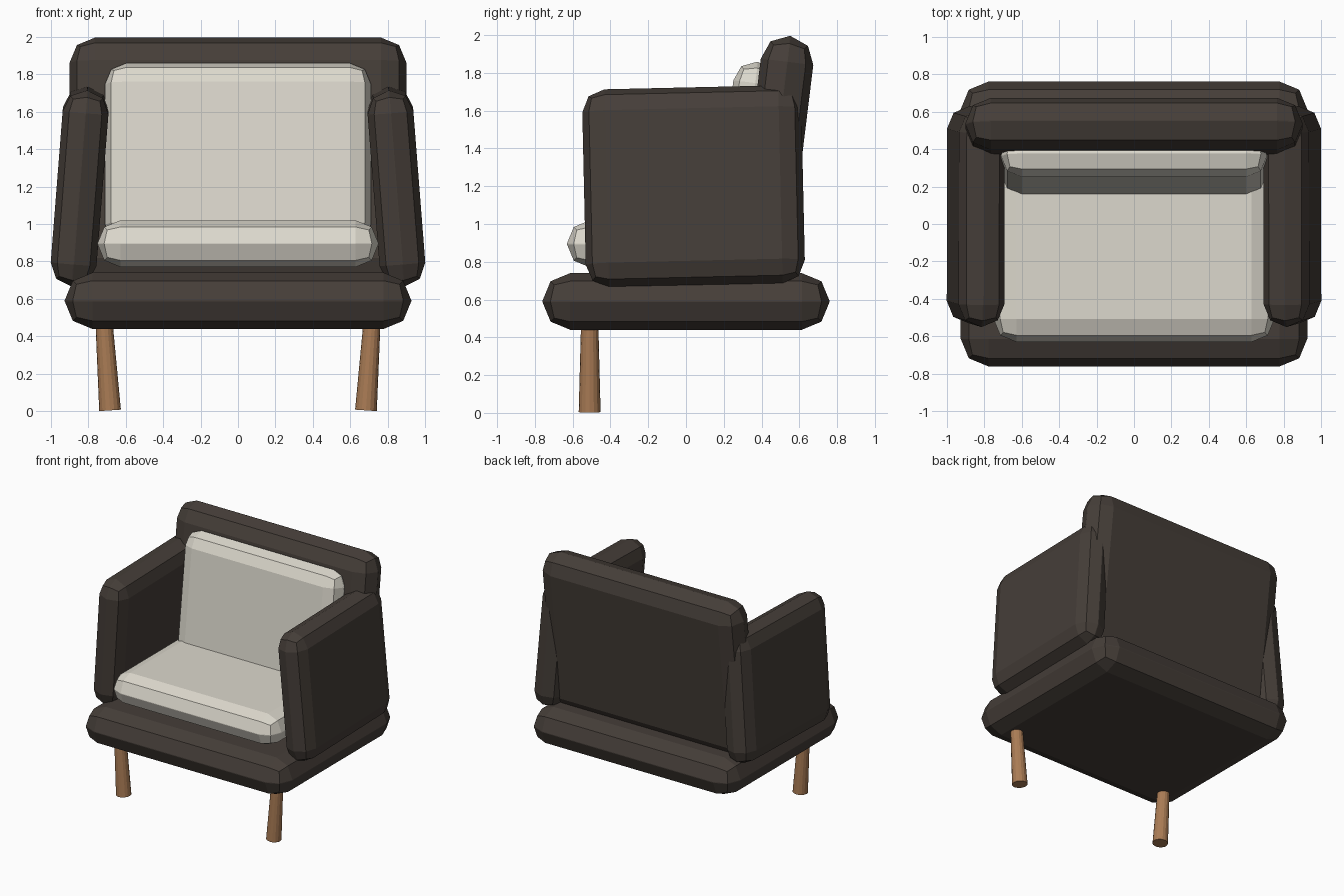
import bpy, bmesh
from math import radians
from mathutils import Matrix, Vector

if "Cube" in bpy.data.objects:
    bpy.data.objects.remove(bpy.data.objects["Cube"])


def material(name, rgb):
    m = bpy.data.materials.new(name)
    m.diffuse_color = (*rgb, 1)
    m.use_nodes = True
    m.node_tree.nodes["Principled BSDF"].inputs["Base Color"].default_value = m.diffuse_color
    return m


dark = material("dark_fabric", (0.06, 0.048, 0.04))
cream = material("cream_fabric", (0.72, 0.69, 0.61))
wood = material("wood", (0.40, 0.20, 0.09))


def finish(name, bm, mat):
    bmesh.ops.recalc_face_normals(bm, faces=bm.faces)
    me = bpy.data.meshes.new(name)
    bm.to_mesh(me)
    bm.free()
    me.materials.append(mat)
    ob = bpy.data.objects.new(name, me)
    bpy.context.collection.objects.link(ob)
    return ob


def pad(name, size, loc, mat, tilt_x=0, tilt_y=0):
    """Upholstered slab: box with faceted, fully rounded edges."""
    bm = bmesh.new()
    bmesh.ops.create_cube(bm, size=1)
    bmesh.ops.scale(bm, vec=size, verts=bm.verts)
    bmesh.ops.bevel(bm, geom=bm.edges[:], offset=min(size) * 0.49, segments=2,
                    profile=0.5, affect='EDGES')
    ob = finish(name, bm, mat)
    ob.location = loc
    ob.rotation_euler = (radians(tilt_x), radians(tilt_y), 0)
    return ob


# upholstered body
pad("base", (1.85, 1.52, 0.30), (0, 0, 0.59), dark)
pad("backrest", (1.80, 0.28, 1.34), (0, 0.47, 1.33), dark, tilt_x=-7)

# loose cushions
pad("seat_cushion", (1.50, 1.08, 0.25), (0, -0.09, 0.895), cream)
pad("back_cushion", (1.42, 0.23, 0.98), (0, 0.319, 1.372), cream, tilt_x=-7)

for side, word in ((1, "right"), (-1, "left")):
    # arms lean inward at the top
    pad(word + "_arm", (0.245, 1.16, 1.05), (side * 0.845, 0.04, 1.20), dark,
        tilt_x=1.3, tilt_y=-4.5 * side)

    # front legs, thicker at the foot, slanting inward towards the floor
    foot = Vector((side * 0.683, -0.51, 0.005))
    top = Vector((side * 0.717, -0.51, 0.50))
    axis = top - foot
    bm = bmesh.new()
    bmesh.ops.create_cone(bm, cap_ends=True, segments=16, radius1=0.058,
                          radius2=0.045, depth=axis.length)
    bmesh.ops.transform(
        bm, verts=bm.verts,
        matrix=Matrix.Translation((foot + top) / 2)
        @ axis.to_track_quat('Z', 'Y').to_matrix().to_4x4())
    finish(word + "_front_leg", bm, wood)
